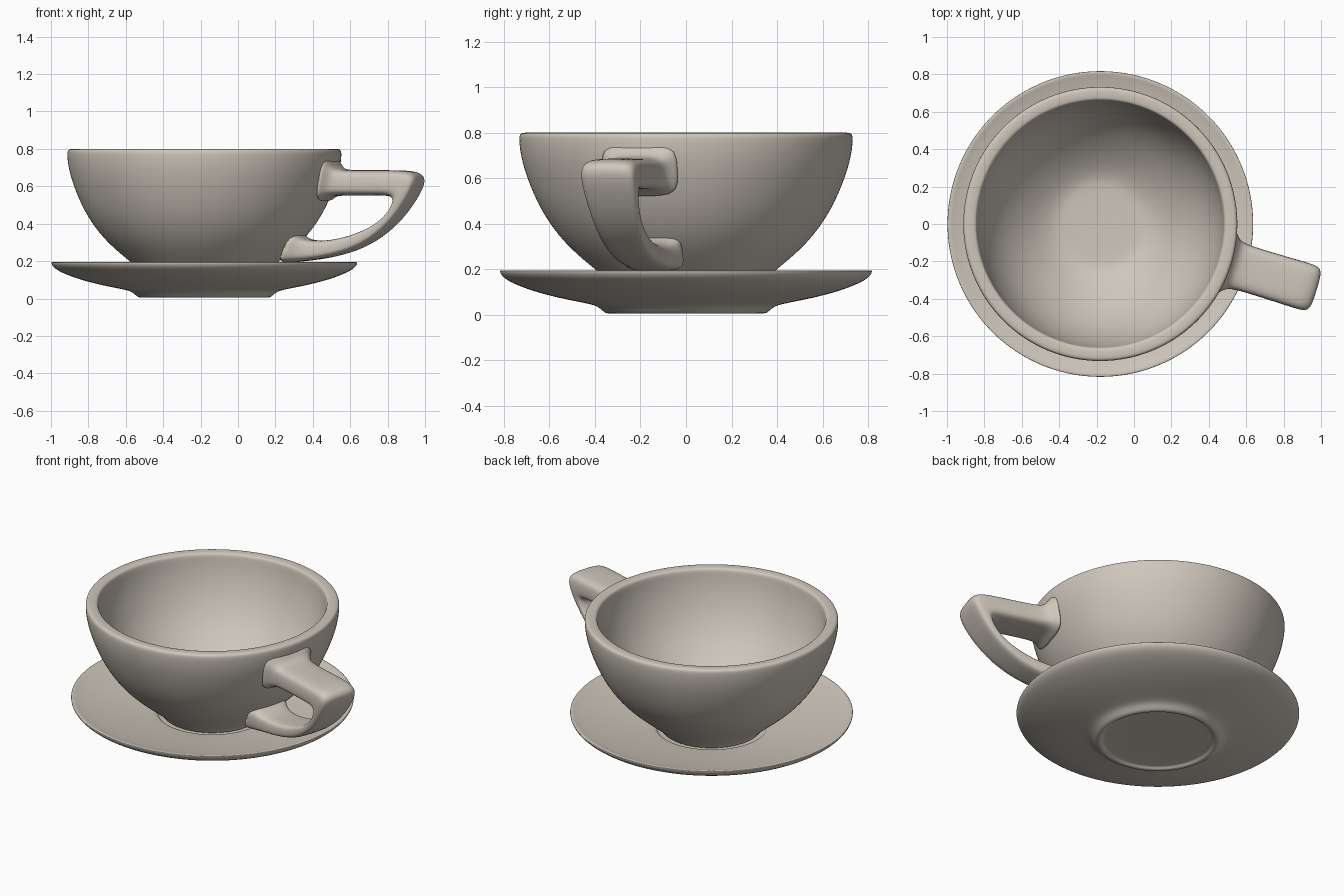
import bpy, bmesh, math
from mathutils import Matrix, Vector

cube = bpy.data.objects.get("Cube")
if cube:
    bpy.data.objects.remove(cube, do_unlink=True)

CENTRE = Vector((-0.18, 0, 0))
HANDLE_ANGLE = math.radians(-17)

clay = bpy.data.materials.new("warm_grey_ceramic")
colour = (0.62, 0.57, 0.50, 1)
clay.diffuse_color = colour
clay.use_nodes = True
clay.node_tree.nodes["Principled BSDF"].inputs["Base Color"].default_value = colour


def finish(name, bm, turn=0):
    """Turn a bmesh into a smooth, subdivided ceramic object."""
    bmesh.ops.remove_doubles(bm, verts=bm.verts, dist=1e-4)
    bmesh.ops.recalc_face_normals(bm, faces=bm.faces)
    bm.transform(Matrix.Translation(CENTRE) @ Matrix.Rotation(turn, 4, 'Z'))
    mesh = bpy.data.meshes.new(name)
    bm.to_mesh(mesh)
    bm.free()
    mesh.materials.append(clay)
    for face in mesh.polygons:
        face.use_smooth = True
    obj = bpy.data.objects.new(name, mesh)
    bpy.context.collection.objects.link(obj)
    sub = obj.modifiers.new("smooth", 'SUBSURF')
    sub.levels = sub.render_levels = 2
    return obj


def lathe(name, profile, steps=64):
    bm = bmesh.new()
    verts = [bm.verts.new((r, 0, z)) for r, z in profile]
    edges = [bm.edges.new(pair) for pair in zip(verts, verts[1:])]
    bmesh.ops.spin(bm, geom=verts + edges, cent=(0, 0, 0), axis=(0, 0, 1),
                   angle=2 * math.pi, steps=steps)
    return finish(name, bm)


# Saucer: underside with foot ring, rim, sloping top and central well
lathe("saucer", [
    (0, .02), (.30, .02), (.32, .018), (.33, .006), (.345, .005), (.36, .01),
    (.385, .035), (.42, .047), (.52, .065), (.66, .098), (.77, .14),
    (.81, .168), (.82, .19), (.817, .195), (.80, .195), (.78, .186),
    (.66, .16), (.50, .132), (.36, .112), (.33, .107), (.32, .10),
    (.315, .087), (.29, .085), (0, .085)])

# Cup: foot, outer wall, flat rounded rim and inner bowl
lathe("cup", [
    (0, .092), (.28, .092), (.295, .098), (.305, .12), (.335, .145),
    (.40, .20), (.48, .265), (.56, .345), (.64, .46), (.70, .60),
    (.728, .70), (.735, .77), (.732, .793), (.718, .80), (.69, .80),
    (.668, .797), (.66, .785), (.655, .72), (.63, .61), (.575, .475),
    (.49, .36), (.40, .275), (.32, .215), (.25, .18), (.20, .172), (0, .17)])

# Handle: each rib has an outer point, an inner point and a half width
ribs = [
    (.700, .775, .655, .50, .20),
    (.728, .735, .690, .53, .165),
    (.755, .698, .725, .547, .135),
    (.800, .687, .780, .55, .125),
    (.950, .687, .900, .55, .125),
    (1.09, .687, 1.02, .55, .127),
    (1.18, .682, 1.06, .545, .128),
    (1.225, .645, 1.078, .525, .127),
    (1.18, .55, 1.06, .475, .12),
    (1.10, .435, 1.01, .42, .11),
    (1.00, .34, .925, .37, .105),
    (.88, .267, .81, .33, .10),
    (.73, .222, .69, .308, .10),
    (.60, .203, .595, .312, .105),
    (.50, .193, .545, .335, .13),
    (.42, .185, .515, .365, .16)]
SIDES = 16
bm = bmesh.new()
rings = []
for ro, zo, ri, zi, half in ribs:
    outer, inner = Vector((ro, 0, zo)), Vector((ri, 0, zi))
    mid, reach = (outer + inner) / 2, (outer - inner) / 2
    ring = []
    for i in range(SIDES):
        a = 2 * math.pi * (i + .5) / SIDES
        # Rounded rectangle section
        c, s = (math.copysign(abs(f) ** .5, f) for f in (math.cos(a), math.sin(a)))
        ring.append(bm.verts.new(mid + reach * c + Vector((0, half * s, 0))))
    rings.append(ring)
for a, b in zip(rings, rings[1:]):
    for i in range(SIDES):
        j = (i + 1) % SIDES
        bm.faces.new((a[i], a[j], b[j], b[i]))
bm.faces.new(rings[0])
bm.faces.new(rings[-1])
finish("handle", bm, HANDLE_ANGLE)
